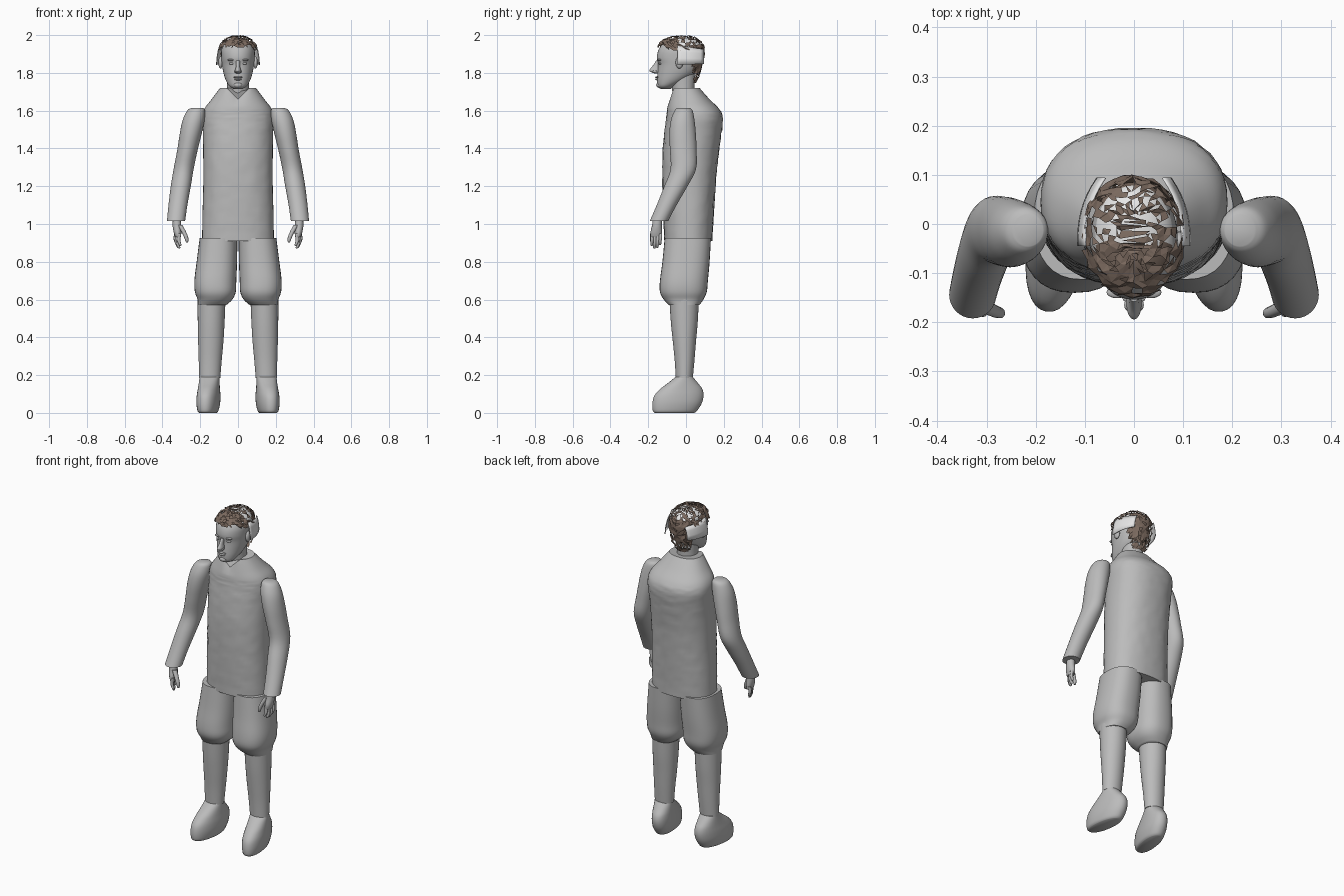
import bpy, bmesh, math, random
from mathutils import Matrix, Vector

random.seed(4)
if "Cube" in bpy.data.objects:
    bpy.data.objects.remove(bpy.data.objects["Cube"], do_unlink=True)


def make_material(name, colour):
    mat = bpy.data.materials.new(name)
    mat.use_nodes = True
    mat.diffuse_color = (*colour, 1)
    bsdf = next(n for n in mat.node_tree.nodes if n.type == "BSDF_PRINCIPLED")
    bsdf.inputs["Base Color"].default_value = (*colour, 1)
    bsdf.inputs["Roughness"].default_value = 0.8
    return mat


GREY = make_material("soft grey", (0.5, 0.5, 0.5))
PALE = make_material("pale grey", (0.8, 0.8, 0.8))
BROWN = make_material("hair brown", (0.2, 0.145, 0.115))


def finish(name, bm, materials, smooth=True):
    bmesh.ops.recalc_face_normals(bm, faces=bm.faces[:])
    mesh = bpy.data.meshes.new(name)
    bm.to_mesh(mesh)
    bm.free()
    for mat in materials:
        mesh.materials.append(mat)
    obj = bpy.data.objects.new(name, mesh)
    bpy.context.collection.objects.link(obj)
    if smooth:
        bpy.ops.object.select_all(action="DESELECT")
        obj.select_set(True)
        bpy.context.view_layer.objects.active = obj
        bpy.ops.object.shade_smooth_by_angle(angle=math.radians(45))
    return obj


def spline(rows, steps):
    """Smoothly refine a list of ring parameters."""
    result = []
    for i in range(len(rows) - 1):
        a, b, c, d = (rows[max(0, min(len(rows) - 1, i + k))] for k in (-1, 0, 1, 2))
        for s in range(steps):
            t = s / steps
            result.append([q + t * ((r - p) / 2 + t * ((p - 2.5 * q + 2 * r - w / 2)
                           + t * (1.5 * (q - r) + (w - p) / 2)))
                           for p, q, r, w in zip(a, b, c, d)])
    return result + [list(rows[-1])]


def loft(rings, side=1, sides=32, power=2.0, steps=4):
    """Rings are (height, centre x, front y, back y, half width)."""
    bm = bmesh.new()
    loops = []
    for z, cx, front, back, half in spline(rings, steps):
        loop = []
        for k in range(sides):
            a = math.tau * k / sides
            c, s = math.cos(a), math.sin(a)
            x = math.copysign(abs(c) ** (2 / power), c) * half
            y = math.copysign(abs(s) ** (2 / power), s) * (back - front) / 2
            loop.append(bm.verts.new((side * (cx + x), (front + back) / 2 + y, z)))
        loops.append(loop)
    for low, high in zip(loops, loops[1:]):
        for k in range(sides):
            n = (k + 1) % sides
            bm.faces.new((low[k], low[n], high[n], high[k]))
    bm.faces.new(loops[0])
    bm.faces.new(loops[-1])
    return bm


def ball(name, place, size, mat=GREY):
    bm = bmesh.new()
    bmesh.ops.create_uvsphere(bm, u_segments=16, v_segments=10, radius=1,
                              matrix=Matrix.Translation(place) @ Matrix.Diagonal((*size, 1)))
    return finish(name, bm, [mat])


# Jacket body with an open V at the collar and slightly crumpled cloth
torso = [(0.91, 0, -.115, .14, .19), (1.05, 0, -.12, .147, .188),
         (1.2, 0, -.125, .157, .184), (1.35, 0, -.125, .17, .184),
         (1.48, 0, -.115, .188, .186), (1.56, 0, -.105, .195, .19),
         (1.61, 0, -.1, .175, .178), (1.66, 0, -.09, .125, .14),
         (1.72, 0, -.076, .072, .095)]
bm = loft(torso, sides=48, power=2.3, steps=6)
for v in bm.verts:
    if v.co.z > 1.62 and v.co.y < -.03:
        v.co.z -= max(0, 1 - abs(v.co.x) / .06) * .06 * (v.co.z - 1.62) / .1
    elif .93 < v.co.z < 1.6:
        v.co.y += random.uniform(-.002, .002)
finish("jacket_body", bm, [GREY])

# Rings for one side of the body
arm = [(1.615, .215, -.045, .02, .03), (1.6, .222, -.06, .035, .047),
       (1.55, .235, -.08, .045, .058), (1.48, .25, -.088, .052, .058),
       (1.39, .268, -.085, .056, .054), (1.29, .288, -.082, .053, .053),
       (1.2, .303, -.115, .008, .053), (1.1, .318, -.155, -.05, .05),
       (1.015, .328, -.192, -.095, .048)]
trouser = [(0.925, .103, -.113, .132, .1), (0.8, .112, -.125, .125, .107),
           (0.7, .12, -.138, .116, .111), (0.64, .12, -.138, .11, .108),
           (0.6, .122, -.118, .092, .092), (0.57, .138, -.09, .07, .075)]
shin = [(0.6, .14, -.088, .068, .074), (0.48, .142, -.08, .062, .071),
        (0.38, .144, -.07, .053, .067), (0.28, .147, -.06, .045, .061),
        (0.185, .15, -.054, .036, .056)]
foot = [(0, .15, -.168, .045, .043), (0.012, .15, -.178, .06, .052),
        (0.05, .15, -.18, .084, .059), (0.09, .15, -.17, .094, .059),
        (0.125, .15, -.14, .088, .056), (0.155, .15, -.1, .066, .054),
        (0.19, .15, -.055, .036, .052)]
palm = [(1.03, .325, -.175, -.128, .02), (0.99, .323, -.18, -.128, .023),
        (0.955, .32, -.188, -.126, .02), (0.93, .318, -.186, -.128, .014)]
thumb = [(0.995, .308, -.18, -.15, .014), (0.95, .283, -.19, -.165, .012),
         (0.92, .272, -.192, -.17, .01), (0.902, .27, -.188, -.176, .005)]
finger_tips = (.884, .87, .874, .888)

for side, word in ((1, "left"), (-1, "right")):
    finish(word + "_sleeve", loft(arm, side), [GREY])
    finish(word + "_trouser_leg", loft(trouser, side, power=2.4), [GREY])
    finish(word + "_stocking", loft(shin, side), [GREY])

    # Shoe, turned out at the toe
    bm = loft(foot, side, power=2.2)
    bmesh.ops.rotate(bm, verts=bm.verts[:], cent=(side * .15, 0, 0),
                     matrix=Matrix.Rotation(side * math.radians(9), 3, "Z"))
    finish(word + "_shoe", bm, [GREY])

    # Hand with four fingers and a thumb
    finish(word + "_palm", loft(palm, side, sides=16), [GREY])
    finish(word + "_thumb", loft(thumb, side, sides=10), [GREY])
    for i, tip in enumerate(finger_tips):
        y = -.178 + .0145 * i
        x = .31 + .006 * i
        rows = [(0.95, x, y - .009, y + .009, .01),
                (tip + .03, x + .004, y - .01, y + .007, .009),
                (tip + .006, x - .004, y - .011, y + .004, .007),
                (tip, x - .005, y - .007, y, .003)]
        finish(f"{word}_finger_{i + 1}", loft(rows, side, sides=10), [GREY])

    # Eye, brow and ear
    ball(word + "_eye", (side * .033, -.136, 1.85), (.015, .01, .007))
    ball(word + "_brow", (side * .034, -.139, 1.868), (.022, .012, .006))
    ball(word + "_nostril", (side * .012, -.165, 1.807), (.008, .012, .007))
    ball(word + "_ear", (side * .092, -.035, 1.855), (.012, .02, .032))

    # Curved pale panel wrapping back from the ear
    bm = bmesh.new()
    rows = []
    for i in range(9):
        t = i / 8
        y = -.045 + .14 * t
        x = .116 - .04 * t ** 2.5
        low, high = 1.842 + .006 * t, 1.945 - .02 * t
        rows.append([bm.verts.new((side * (x - .016 * u * u), y, low + (high - low) * u))
                     for u in (0, .35, .7, 1)])
    for a, b in zip(rows, rows[1:]):
        for k in range(3):
            bm.faces.new((a[k], a[k + 1], b[k + 1], b[k]))
    panel = finish(word + "_side_panel", bm, [PALE])
    thick = panel.modifiers.new("thickness", "SOLIDIFY")
    thick.thickness = .004

# Neck
finish("neck", loft([(1.62, 0, -.07, .06, .066), (1.7, 0, -.072, .045, .058),
                     (1.8, 0, -.09, .05, .058)]), [GREY])

# Head, with the scalp coloured by position
skull = [(1.715, 0, -.135, -.08, .024), (1.73, 0, -.149, -.06, .046),
         (1.76, 0, -.153, .0, .064), (1.8, 0, -.151, .052, .077),
         (1.845, 0, -.148, .075, .085), (1.88, 0, -.154, .082, .088),
         (1.92, 0, -.146, .085, .088), (1.955, 0, -.122, .074, .074),
         (1.978, 0, -.085, .045, .046), (1.986, 0, -.045, .01, .015)]
bm = loft(skull, sides=40, power=2.1)
for f in bm.faces:
    c = f.calc_center_median()
    if c.z > 1.95:
        f.material_index = 1 if c.y > -.04 else 2
    elif c.y > .035 and c.z > 1.76:
        f.material_index = 2
finish("head", bm, [GREY, PALE, BROWN])

# Nose, lips and chin
nose = [(1.797, 0, -.166, -.13, .011), (1.806, 0, -.188, -.13, .016),
        (1.815, 0, -.194, -.13, .015), (1.835, 0, -.178, -.13, .011),
        (1.865, 0, -.158, -.13, .01)]
finish("nose", loft(nose, sides=16), [GREY])
ball("upper_lip", (0, -.15, 1.777), (.024, .013, .005))
ball("lower_lip", (0, -.15, 1.766), (.02, .013, .006))
ball("chin", (0, -.14, 1.736), (.024, .018, .016))

# Tousled hair: a broken shell of small crossing locks
hair = [(1.75, 0, -.06, .052, .062), (1.8, 0, -.12, .078, .085),
        (1.86, 0, -.15, .092, .1), (1.92, 0, -.152, .1, .104),
        (1.96, 0, -.138, .088, .09), (1.985, 0, -.105, .06, .062),
        (1.997, 0, -.06, .02, .028)]


def outside_hairline(p):
    if p.y > .04:
        return False
    return p.z < (1.94 if p.y < -.1 else 1.918)


bm = loft(hair, sides=36, power=2.1, steps=3)
bmesh.ops.triangulate(bm, faces=bm.faces[:])
for v in bm.verts:
    v.co += Vector([random.uniform(-.005, .003) for _ in range(3)])
gone = []
for f in bm.faces:
    c = f.calc_center_median()
    chance = .42 if c.z > 1.95 and c.y > -.04 else .2
    if outside_hairline(c) or random.random() < chance:
        gone.append(f)
bmesh.ops.delete(bm, geom=gone, context="FACES")
finish("hair", bm, [BROWN], smooth=False)
